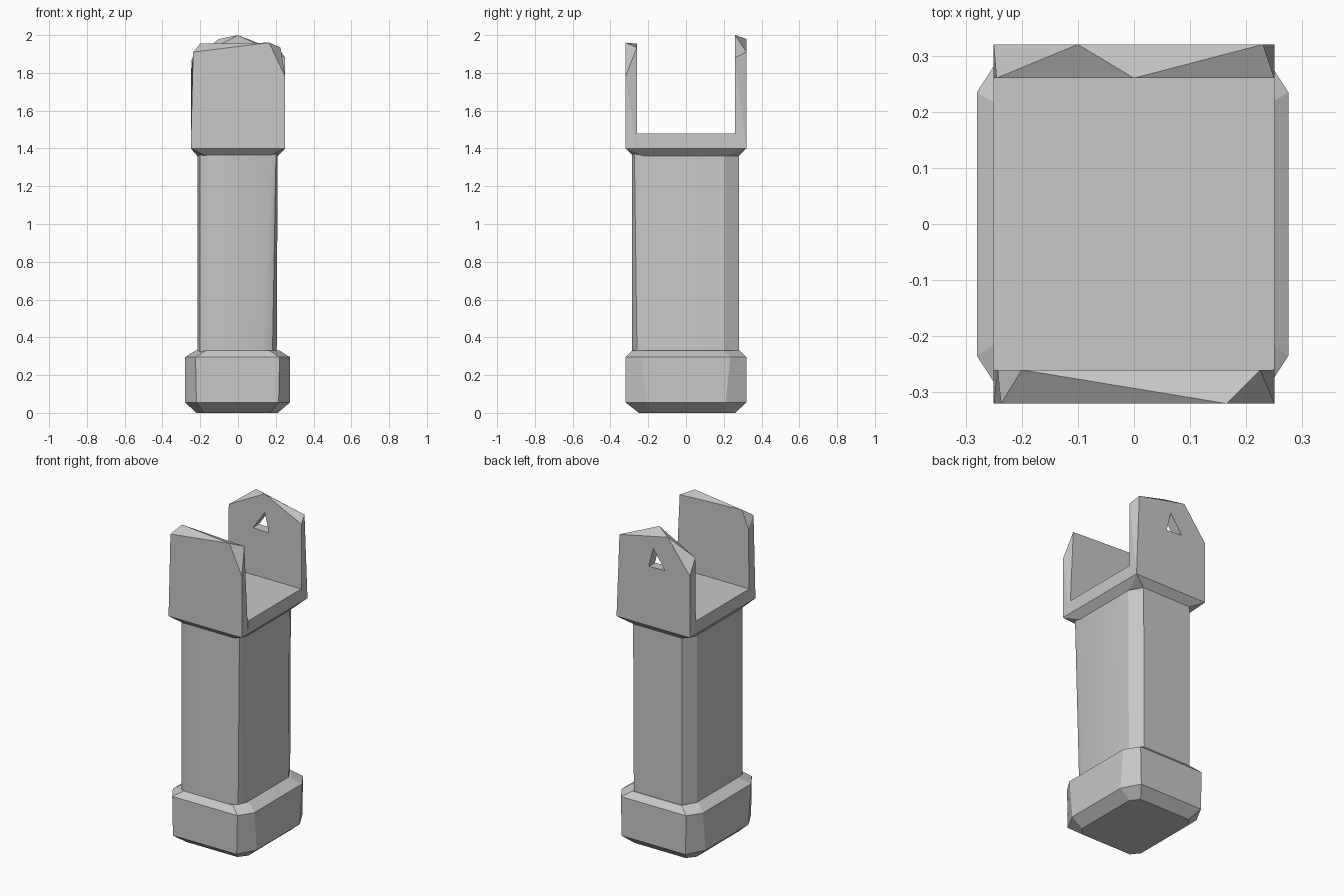
import bpy
import bmesh

cube = bpy.data.objects.get("Cube")
if cube:
    bpy.data.objects.remove(cube, do_unlink=True)

grey = bpy.data.materials.new("plain grey")
grey.use_nodes = True
colour = (0.58, 0.58, 0.58, 1)
grey.diffuse_color = colour
grey.node_tree.nodes["Principled BSDF"].inputs["Base Color"].default_value = colour


def finish(name, bm):
    bmesh.ops.recalc_face_normals(bm, faces=bm.faces)
    mesh = bpy.data.meshes.new(name)
    bm.to_mesh(mesh)
    bm.free()
    mesh.materials.append(grey)
    obj = bpy.data.objects.new(name, mesh)
    bpy.context.collection.objects.link(obj)
    return obj


def hull(name, points):
    """Solid convex block around the given points."""
    bm = bmesh.new()
    for p in points:
        bm.verts.new(p)
    result = bmesh.ops.convex_hull(bm, input=bm.verts)
    loose = {v for v in result["geom_interior"] if isinstance(v, bmesh.types.BMVert)}
    bmesh.ops.delete(bm, geom=list(loose), context="VERTS")
    bmesh.ops.dissolve_limit(bm, angle_limit=0.01, verts=bm.verts, edges=bm.edges)
    return finish(name, bm)


def ring(z, x0, x1, y0, y1, cuts, rounded=()):
    """Rectangle with one (x, y) cut per corner: front left of view, then anticlockwise."""
    corners = [(x0, y0, 1, 1), (x1, y0, -1, 1), (x1, y1, -1, -1), (x0, y1, 1, -1)]
    points = []
    for i, (x, y, sx, sy) in enumerate(corners):
        cx, cy = cuts[i]
        steps = [(0, cy), (cx, 0)]
        if i in rounded:
            steps.insert(1, (cx * 0.3, cy * 0.3))
        if i % 2:
            steps.reverse()
        points += [(x + sx * a, y + sy * b, z) for a, b in steps]
    return points


def loft(name, rings):
    """Skin a stack of matching rings and cap both ends."""
    bm = bmesh.new()
    loops = [[bm.verts.new(p) for p in r] for r in rings]
    for low, high in zip(loops, loops[1:]):
        n = len(low)
        for i in range(n):
            j = (i + 1) % n
            bm.faces.new((low[i], low[j], high[j], high[i]))
    bm.faces.new(loops[0][::-1])
    bm.faces.new(loops[-1])
    return finish(name, bm)


# Foot block with bevelled top and bottom
foot_cuts = [(0.055, 0.085)] * 4
loft("foot_block", [
    ring(0, -0.22, 0.21, -0.25, 0.26, [(0.04, 0.05)] * 4),
    ring(0.055, -0.28, 0.275, -0.32, 0.32, [(0.06, 0.11)] * 4),
    ring(0.295, -0.28, 0.275, -0.32, 0.32, foot_cuts),
    ring(0.33, -0.225, 0.22, -0.285, 0.285, foot_cuts),
])

# Column with uneven chamfers, softer along the front
back = [(0.045, 0.08)] * 2
column = loft("column", [
    ring(0.32, -0.215, 0.205, -0.285, 0.28, [(0.05, 0.07), (0.075, 0.085)] + back, (0, 1)),
    ring(1.37, -0.215, 0.21, -0.285, 0.28, [(0.05, 0.07), (0.03, 0.04)] + back, (0, 1)),
])
bpy.ops.object.select_all(action="DESELECT")
column.select_set(True)
bpy.context.view_layer.objects.active = column
bpy.ops.object.shade_smooth_by_angle(angle=0.5)

# Tapered collar and floor of the fork
W, D, T = 0.25, 0.32, 0.26
base = [(x, y, 1.4) for x in (-W, W) for y in (-D, D)]
hull("fork_collar", base + ring(1.36, -0.215, 0.21, -0.28, 0.28, [(0.045, 0.06)] * 4))
hull("fork_floor", [(x, y, z) for x in (-W, W) for y in (-T, T) for z in (1.4, 1.48)])


def wall(name, side, outer, inner):
    foot = [(-W, 1.4), (W, 1.4)]
    return hull(name, [(x, side * D, z) for x, z in foot + outer]
                + [(x, side * T, z) for x, z in foot + inner])


# Chipped upright walls
wall("front_wall", -1,
     [(-0.237, 1.91), (0.165, 1.96), (0.25, 1.78)],
     [(-0.243, 1.85), (-0.2, 1.955), (0.225, 1.935)])
back_wall = wall("back_wall", 1,
                 [(-0.25, 1.78), (-0.1, 1.98), (0.23, 1.91)],
                 [(-0.245, 1.87), (0, 2.0), (0.25, 1.88)])

# Triangular hole through the back wall
cutter = hull("hole_cutter", [(x, y, z) for x, z in ((-0.08, 1.77), (0, 1.885), (0.03, 1.765))
                              for y in (0.2, 0.4)])
cutter.hide_render = True
cut = back_wall.modifiers.new("hole", "BOOLEAN")
cut.operation = "DIFFERENCE"
cut.solver = "EXACT"
cut.object = cutter
bpy.context.view_layer.objects.active = back_wall
bpy.ops.object.modifier_apply(modifier=cut.name)
bpy.data.objects.remove(cutter, do_unlink=True)
